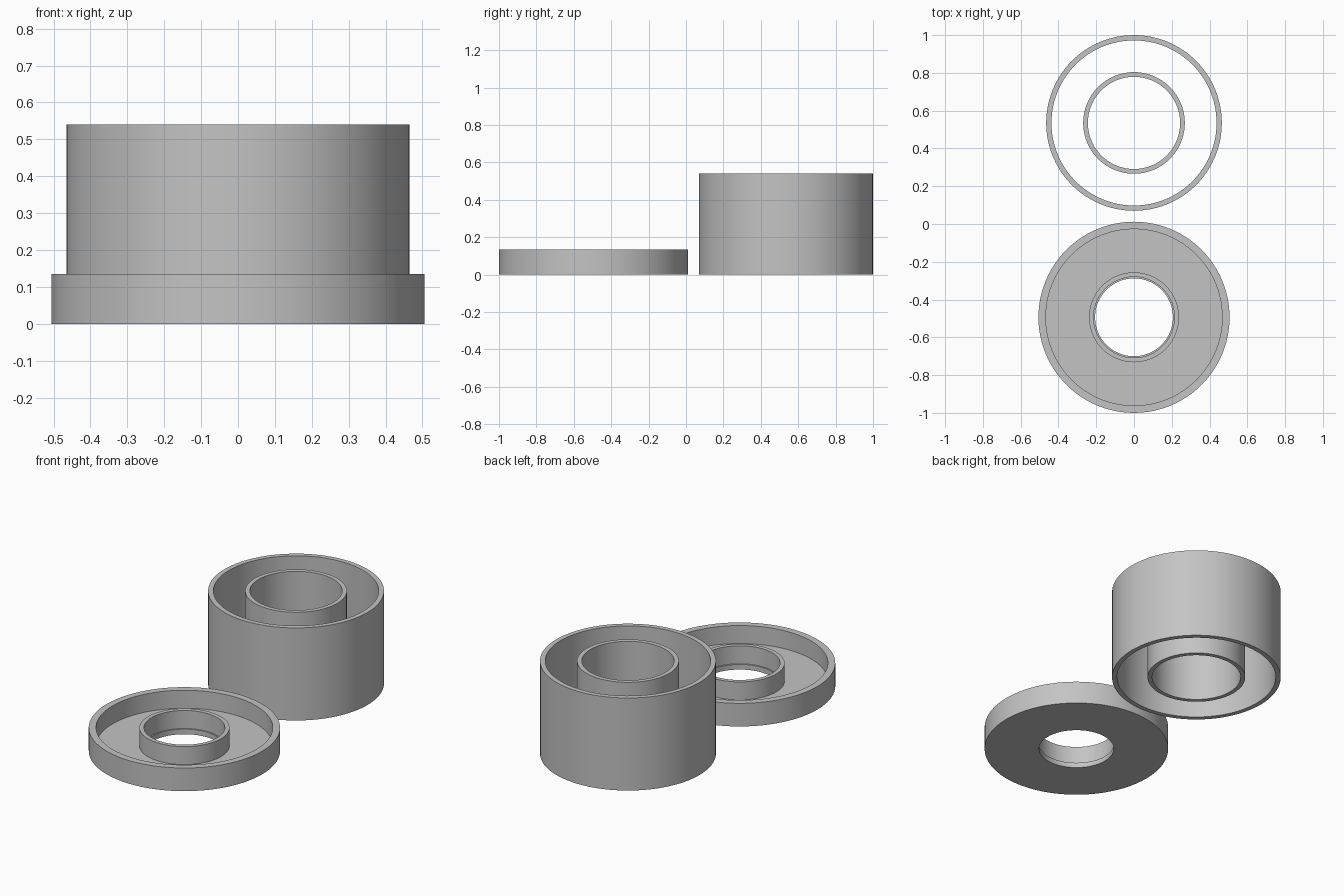
import bpy
import bmesh
from math import radians, tau
from mathutils import Matrix

default_cube = bpy.data.objects.get("Cube")
if default_cube:
    bpy.data.objects.remove(default_cube, do_unlink=True)

SEGMENTS = 96
HEIGHT = 0.54
LID_HEIGHT = 0.135
FLOOR = 0.03
HOUSING_Y = 0.535
LID_Y = -0.494

grey = bpy.data.materials.new("plain grey")
grey.use_nodes = True
colour = (0.55, 0.55, 0.55, 1)
grey.diffuse_color = colour
grey.node_tree.nodes["Principled BSDF"].inputs["Base Color"].default_value = colour


def lathe(name, profile, y):
    """Revolve a closed (radius, height) profile about a vertical axis."""
    bm = bmesh.new()
    rings = []
    for i in range(SEGMENTS):
        turn = Matrix.Rotation(tau * i / SEGMENTS, 3, "Z")
        rings.append([bm.verts.new(turn @ bpy_vec(r, z)) for r, z in profile])
    count = len(profile)
    for i, ring in enumerate(rings):
        after = rings[(i + 1) % SEGMENTS]
        for j in range(count):
            k = (j + 1) % count
            bm.faces.new((ring[j], after[j], after[k], ring[k]))
    bmesh.ops.recalc_face_normals(bm, faces=bm.faces)
    mesh = bpy.data.meshes.new(name)
    bm.to_mesh(mesh)
    bm.free()
    mesh.materials.append(grey)
    obj = bpy.data.objects.new(name, mesh)
    obj.location.y = y
    bpy.context.collection.objects.link(obj)
    bpy.ops.object.select_all(action="DESELECT")
    obj.select_set(True)
    bpy.context.view_layer.objects.active = obj
    bpy.ops.object.shade_smooth_by_angle(angle=radians(30))
    return obj


def bpy_vec(r, z):
    return Matrix.Identity(3) @ Matrix.Diagonal((r, 0, z)).to_3x3() @ ONES


from mathutils import Vector
ONES = Vector((1, 1, 1))


def tube(name, outer, inner, y):
    lathe(name, [(outer, 0), (outer, HEIGHT), (inner, HEIGHT), (inner, 0)], y)


# Two separate concentric open tubes
tube("outer_tube", 0.465, 0.437, HOUSING_Y)
tube("inner_tube", 0.269, 0.244, HOUSING_Y)

# Shallow ring-shaped cap: rim, floor, collar and small ledge at the hole
lathe("cap", [
    (0.506, 0), (0.506, LID_HEIGHT), (0.467, LID_HEIGHT), (0.467, FLOOR),
    (0.238, FLOOR), (0.238, LID_HEIGHT), (0.214, LID_HEIGHT), (0.214, FLOOR),
    (0.206, FLOOR), (0.206, 0),
], LID_Y)
